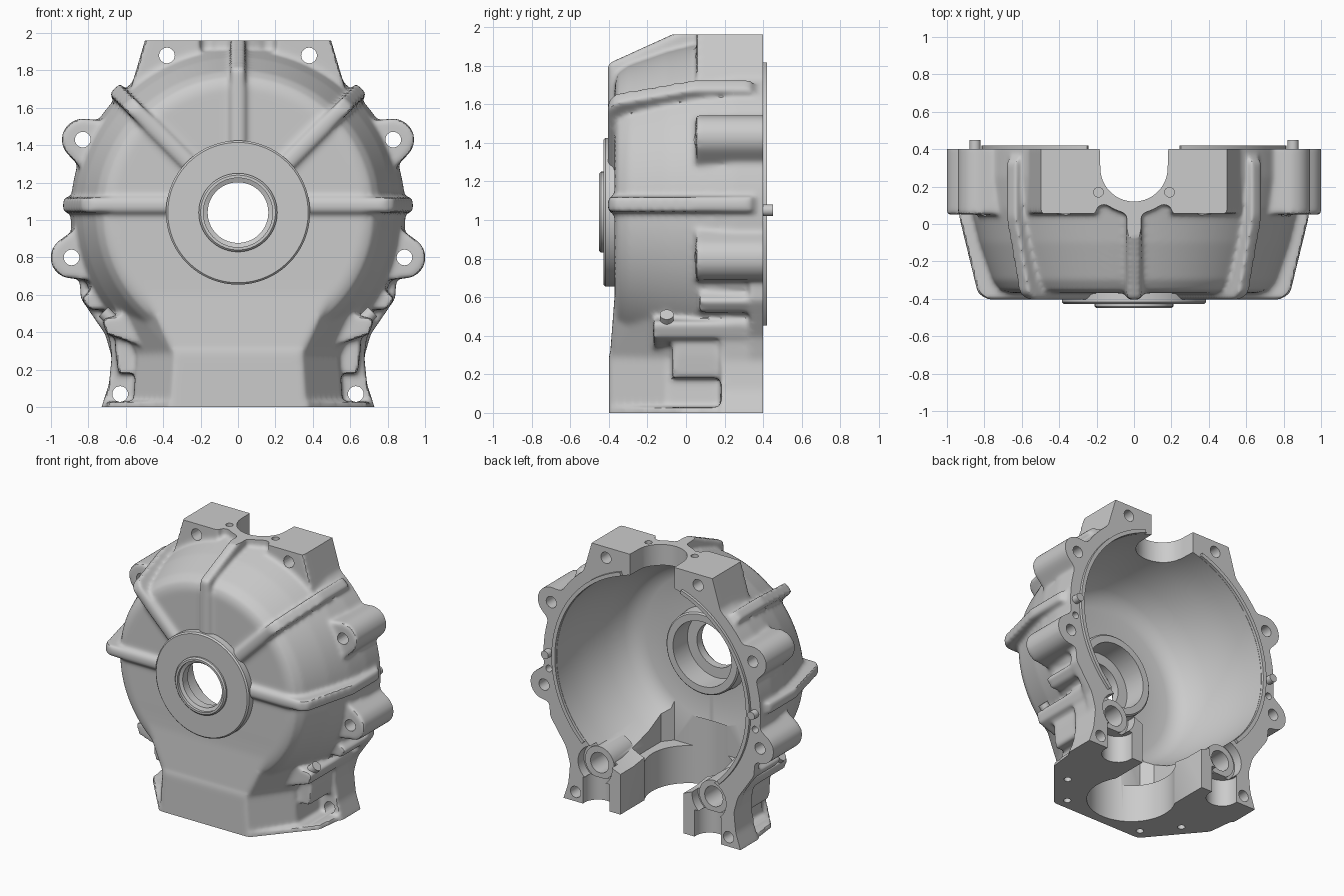
import bpy, bmesh, math
from mathutils import Vector

if "Cube" in bpy.data.objects:
    bpy.data.objects.remove(bpy.data.objects["Cube"])

ZC = 1.04          # height of the main shaft axis (runs along y)
SIDES = (-1, 1)

def make(name, bm):
    bmesh.ops.recalc_face_normals(bm, faces=bm.faces)
    me = bpy.data.meshes.new(name)
    bm.to_mesh(me)
    bm.free()
    ob = bpy.data.objects.new(name, me)
    bpy.context.collection.objects.link(ob)
    return ob

def prism(bm, pts, lo, hi, place):
    """Closed prism from a 2D outline; place(u, v, t) gives the 3D point."""
    a = [bm.verts.new(place(u, v, lo)) for u, v in pts]
    b = [bm.verts.new(place(u, v, hi)) for u, v in pts]
    n = len(pts)
    bm.faces.new(a)
    bm.faces.new(b[::-1])
    for i in range(n):
        bm.faces.new((a[i], b[i], b[(i + 1) % n], a[(i + 1) % n]))

def along_y(u, v, t):
    return (u, t, v)

def along_z(u, v, t):
    return (u, v, t)

def hull(bm, pts):
    vs = [bm.verts.new(p) for p in pts]
    r = bmesh.ops.convex_hull(bm, input=vs)
    junk = [g for g in r['geom_interior'] if isinstance(g, bmesh.types.BMVert)]
    bmesh.ops.delete(bm, geom=junk, context='VERTS')

def arc(cx, cy, r, start, sweep, n):
    angs = [math.radians(start + sweep * i / n) for i in range(n + 1)]
    return [(cx + r * math.cos(a), cy + r * math.sin(a)) for a in angs]

def circle(cx, cy, r, n=32):
    return arc(cx, cy, r, 0, 360, n)[:-1]

def tube(bm, a, b, r, n=32):
    a, b = Vector(a), Vector(b)
    q = (b - a).to_track_quat('Z', 'Y')
    prism(bm, circle(0, 0, r, n), 0, (b - a).length, lambda u, v, t: a + q @ Vector((u, v, t)))

def lathe(bm, prof, n=128):
    """Revolve an (r, y) profile that starts and ends on the shaft axis."""
    rings = []
    for r, y in prof:
        if r == 0:
            rings.append([bm.verts.new((0, y, ZC))] * n)
        else:
            rings.append([bm.verts.new((u, y, v)) for u, v in circle(0, ZC, r, n)])
    for p, q in zip(rings, rings[1:]):
        for i in range(n):
            j = (i + 1) % n
            bm.faces.new(list(dict.fromkeys((p[i], p[j], q[j], q[i]))))

def bake(ob):
    dg = bpy.context.evaluated_depsgraph_get()
    me = bpy.data.meshes.new_from_object(ob.evaluated_get(dg))
    ob.modifiers.clear()
    ob.data = me

def boolean(ob, bm, op):
    cutter = make('cutter', bm)
    cutter.hide_render = True
    old = ob.data
    before = len(old.vertices)
    for solver in ('MANIFOLD', 'EXACT'):
        m = ob.modifiers.new('cut', 'BOOLEAN')
        m.operation, m.object, m.solver = op, cutter, solver
        bake(ob)
        if len(ob.data.vertices) not in (0, before):
            break
        ob.data = old
    bpy.data.objects.remove(cutter)

# --- cast body: rough solids, fused and rounded ---
bm = bmesh.new()
lathe(bm, [(0, -.37), (.67, -.37), (.72, -.355), (.76, -.3), (.83, -.1), (.875, .08), (.895, .25), (.895, .43), (0, .43)])
# radial ribs
rib = [(.3, -.405), (.78, -.405), (.835, -.37), (.935, .04), (.935, .33), (.88, .38), (.7, .3), (.62, -.25), (.3, -.3)]
top_rib = [(.3, -.405), (.77, -.405), (.94, -.03), (.94, .15), (.7, .15), (.62, -.25), (.3, -.3)]
for ang, z0, pts in ((0, 1.08, rib), (45, ZC, rib), (90, ZC, top_rib), (135, ZC, rib), (180, 1.08, rib)):
    c, s = math.cos(math.radians(ang)), math.sin(math.radians(ang))
    prism(bm, pts, -.04, .04, lambda r, y, t: (r * c - t * s, y, z0 + r * s + t * c))
# lower neck with flat front
for lo, hi in (((-.12, .37, -.4), (.3, .34, -.4)), ((.28, .34, -.395), (.74, .56, -.36))):
    hull(bm, [(s * x, y, z) for s in SIDES for z, fx, fy in (lo, hi)
              for x, y in ((fx, fy), (fx + .2, -.1), (fx + .2, .43))])

BOLTS = [(.38, 1.88), (.83, 1.43), (.89, .80), (.63, .07)]
for s in SIDES:
    # bolt ears on the rim
    for x, z in BOLTS[1:3]:
        d = Vector((x, z - ZC)).normalized()
        t = Vector((-d.y, d.x))
        base = [d * .78 + t * k for k in (-.17, .17)]
        outline = circle(x, z, .112) + [(p.x, p.y + ZC) for p in base]
        hull(bm, [(s * u, y, v) for u, v in outline for y in (.05, .43)])
    # top mounting blocks
    top = circle(.40, 1.87, .11) + [(.2, 2.02), (.48, 2.02), (.2, 1.75), (.58, 1.68)]
    hull(bm, [(s * u, y, v) for u, v in top for y in (.055, .43)])
    # foot flange, foot, its thicker upper part, and two side ridges
    rim = [(.74, -.1), (.73, 0), (.69, .12), (.675, .27), (.71, .39), (.84, .58), (.86, .9), (.3, .9), (.3, -.1)]
    foot = rim[:4] + [(.69, .38), (.3, .38), (.3, -.1)]
    for pts, y0, y1 in ((rim, .33, .43), (foot, .18, .43),
                        ([(.64, .18), (.655, .3), (.66, .4), (.4, .5), (.4, .18)], -.07, .4),
                        ([(.42, .54), (.6, .5), (.73, .47), (.7, .39), (.44, .3)], -.17, .36),
                        ([(.6, .68), (.78, .63), (.84, .58), (.79, .52), (.6, .52)], .07, .36)):
        prism(bm, [(s * u, v) for u, v in pts], y0, y1, along_y)
    # base ledge
    ledge = [(.37, -.4), (.69, -.02), (.72, .25), (.3, .25)]
    prism(bm, [(s * u, v) for u, v in ledge], -.12, .03, along_z)
    # screw bosses beside the top notch
    tube(bm, (s * .19, .17, 1.75), (s * .19, .17, 2.02), .07)
# collar around the top notch
tube(bm, (0, .3, 1.75), (0, .3, 2.02), .245, 48)

body = make('housing_body', bm)
m = body.modifiers.new('fuse', 'REMESH')
m.mode, m.voxel_size = 'VOXEL', .014
m = body.modifiers.new('round', 'SMOOTH')
m.factor, m.iterations = .5, 9
bake(body)

# --- machined faces: back, bottom and top ---
bm = bmesh.new()
prism(bm, [(-1.2, -1), (1.2, -1), (1.2, .4), (-1.2, .4)], 0, 1.96, along_z)
boolean(body, bm, 'INTERSECT')
# bell cavity
bm = bmesh.new()
lathe(bm, [(0, -.3), (.54, -.3), (.61, -.275), (.66, -.22), (.72, -.08), (.765, .1), (.785, .25), (.785, .6), (0, .6)])
boolean(body, bm, 'DIFFERENCE')
# cavity continues down into the neck
bm = bmesh.new()
prism(bm, [(-.3, -.295), (.3, -.295), (.36, -.22), (.36, .12), (-.36, .12), (-.36, -.22)], .28, .68, along_z)
boolean(body, bm, 'DIFFERENCE')
# recesses and tube bosses inside the feet
for r, y0, y1, op in ((.14, .33, .6, 'DIFFERENCE'), (.12, .1, .345, 'UNION')):
    bm = bmesh.new()
    for s in SIDES:
        tube(bm, (s * .47, y0, .31), (s * .47, y1, .31), r)
    boolean(body, bm, op)
# bearing hub, front steps and inner boss
bm = bmesh.new()
lathe(bm, [(0, -.45), (.2, -.45), (.21, -.44), (.21, -.428), (.375, -.428), (.385, -.418), (.385, -.34),
           (.31, -.33), (.30, -.2), (.29, -.19), (0, -.19)])
boolean(body, bm, 'UNION')
# shaft hole with counterbores
bm = bmesh.new()
lathe(bm, [(0, -.6), (.185, -.6), (.185, -.43), (.162, -.42), (.162, -.36), (.24, -.36), (.24, 0), (0, 0)], 96)
boolean(body, bm, 'DIFFERENCE')
# vertical bore in the base, open to the back
bm = bmesh.new()
prism(bm, arc(0, -.03, .3, 150, 240, 48) + [(.26, .6), (-.26, .6)], -.2, .5, along_z)
boolean(body, bm, 'DIFFERENCE')
# U-shaped notch in the top
bm = bmesh.new()
prism(bm, arc(0, .3, .18, 180, 180, 32) + [(.19, .6), (-.19, .6)], 1.5, 2.2, along_z)
boolean(body, bm, 'DIFFERENCE')
# bolt, screw and tube holes
bm = bmesh.new()
for s in SIDES:
    for x, z in BOLTS:
        tube(bm, (s * x, -.5 if z < .5 else 0, z), (s * x, .6, z), .042, 24)
    tube(bm, (s * .47, .15, .31), (s * .47, .6, .31), .075)
    tube(bm, (s * .19, .17, 1.84), (s * .19, .17, 2.2), .026, 16)
    for x, y in ((.32, -.32), (.5, -.1)):
        tube(bm, (s * x, y, -.1), (s * x, y, .12), .026, 16)
    tube(bm, (s * .85, .3, .93), (s * .85, .6, .93), .025, 16)
    tube(bm, (s * .46, .38, -.1), (s * .46, .38, .2), .11)
boolean(body, bm, 'DIFFERENCE')

# --- small separate parts, one per side ---
parts = [body]
for s, side in zip(SIDES, ('left', 'right')):
    bm = bmesh.new()
    tube(bm, (s * .85, .35, 1.05), (s * .85, .45, 1.05), .03, 24)
    parts.append(make('dowel_' + side, bm))
    bm = bmesh.new()
    tube(bm, (s * .6, -.1, .39), (s * .72, -.1, .51), .036, 24)
    parts.append(make('side_pin_' + side, bm))
    bm = bmesh.new()
    outline = arc(0, ZC, .815, -46, 118, 60) + arc(0, ZC, .787, -46, 118, 60)[::-1]
    prism(bm, [(s * u, v) for u, v in outline], .39, .42, along_y)
    parts.append(make('sealing_lip_' + side, bm))

bpy.context.view_layer.update()
for ob in parts:
    ob.select_set(True)
bpy.context.view_layer.objects.active = body
bpy.ops.object.shade_smooth_by_angle(angle=math.radians(35))
